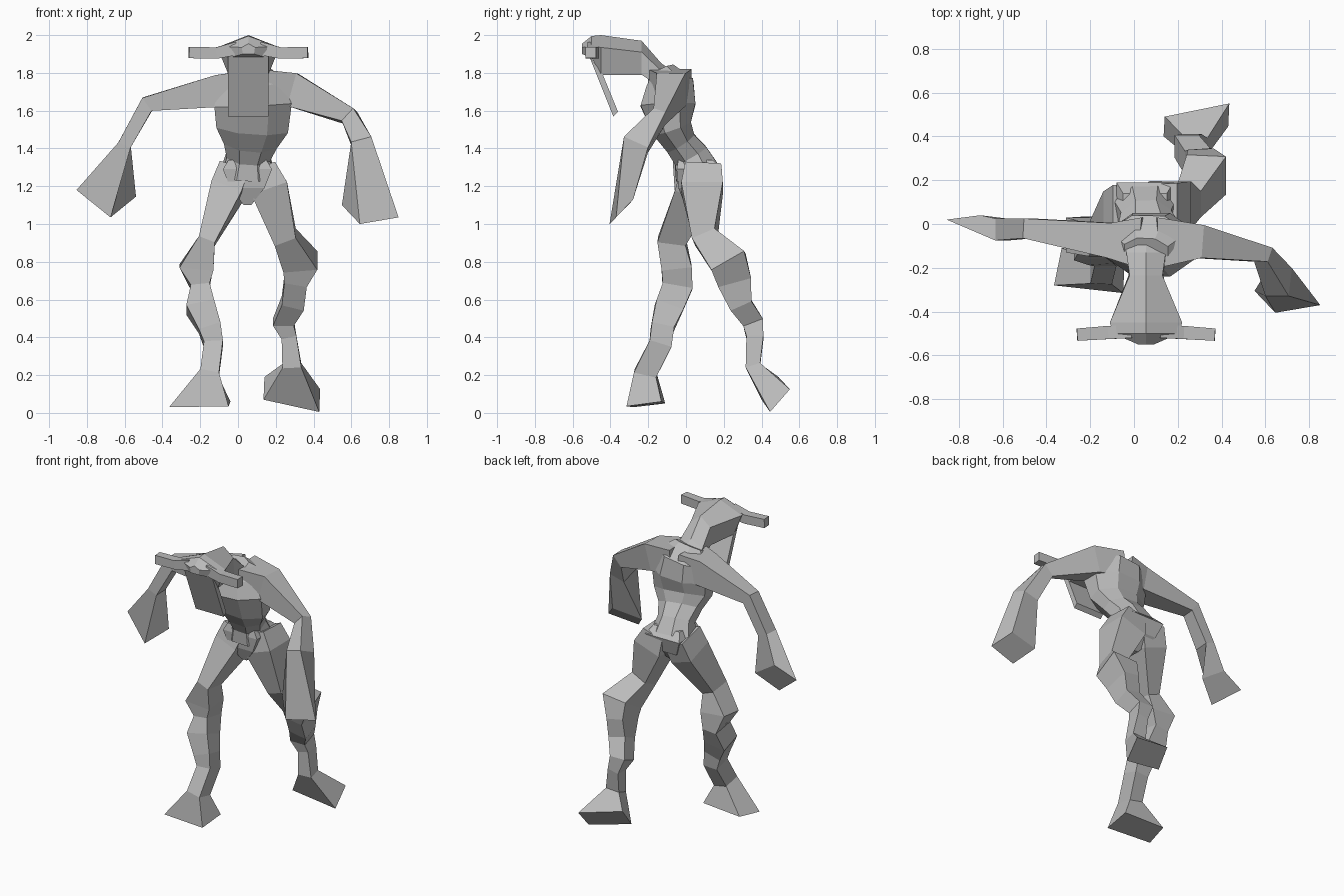
import bpy, bmesh, math
from mathutils import Vector

if "Cube" in bpy.data.objects:
    bpy.data.objects.remove(bpy.data.objects["Cube"], do_unlink=True)

clay = bpy.data.materials.new("plain_grey")
clay.use_nodes = True
GREY = (0.5, 0.5, 0.5, 1)
clay.diffuse_color = GREY
clay.node_tree.nodes["Principled BSDF"].inputs["Base Color"].default_value = GREY

X, Y = Vector((1, 0, 0)), Vector((0, 1, 0))
MID = 0.055  # centre line of the head


def centre(ring):
    return sum(ring, Vector()) / len(ring)


def aligned(ring, previous):
    """Reorder a ring so that its corners follow those of the previous ring."""
    n, c, p = len(ring), centre(ring), centre(previous)
    orders = [r[k:] + r[:k] for r in (ring, ring[::-1]) for k in range(n)]
    return min(orders, key=lambda r: sum(((a - c) - (b - p)).length_squared
                                         for a, b in zip(r, previous)))


def loft(name, rings):
    """Skin a closed, flat-shaded surface over rings of equal corner count."""
    bm = bmesh.new()
    last, last_verts = None, None
    for ring in rings:
        ring = aligned(ring, last) if last else ring
        verts = [bm.verts.new(p) for p in ring]
        n = len(verts)
        if last_verts:
            for i in range(n):
                j = (i + 1) % n
                bm.faces.new((last_verts[i], last_verts[j], verts[j], verts[i]))
        else:
            bm.faces.new(verts)
        last, last_verts = ring, verts
    bm.faces.new(last_verts)
    bmesh.ops.recalc_face_normals(bm, faces=bm.faces)
    mesh = bpy.data.meshes.new(name)
    bm.to_mesh(mesh)
    bm.free()
    mesh.materials.append(clay)
    obj = bpy.data.objects.new(name, mesh)
    bpy.context.collection.objects.link(obj)


def sections(stations, side, end=None, sides=4):
    """Rings square to a path; a station is a centre, then two half widths."""
    points = [Vector(s[:3]) for s in stations]
    path = points + ([centre(end)] if end else [])
    rings = []
    for i, (p, s) in enumerate(zip(points, stations)):
        tangent = Vector()
        for a, b in zip(path[max(i - 1, 0):i + 1], path[max(i - 1, 0) + 1:i + 2]):
            tangent += (b - a).normalized()
        tangent.normalize()
        u = (side - tangent * side.dot(tangent)).normalized()
        v = tangent.cross(u)
        grow = 1 / math.cos(math.pi / sides)
        angles = [math.tau * (k + 0.5) / sides for k in range(sides)]
        rings.append([p + u * s[3] * grow * math.cos(t) + v * s[4] * grow * math.sin(t)
                      for t in angles])
    return rings + ([end] if end else [])


def quad(*corners):
    return [Vector(c) for c in corners]


# Torso: pelvis, waist, ribcage, upper back leaning into the neck
loft("torso", sections([
    (.05, .06, 1.27, .14, .12),
    (.055, .025, 1.36, .115, .095),
    (.065, -.03, 1.43, .14, .085),
    (.075, -.075, 1.51, .19, .105),
    (.08, -.095, 1.63, .205, .145),
    (.065, -.085, 1.74, .18, .125),
    (.055, -.12, 1.815, .1, .06)], X, sides=8))


# Pelvis wedge: wide hips narrowing to the crotch
def hip_ring(z, y, half_width, half_depth):
    return quad(*[(.05 + a * half_width, y + b * half_depth, z)
                  for a, b in ((-1, -1), (1, -1), (1, 1), (-1, 1))])


loft("pelvis", [hip_ring(*s) for s in [
    (1.1, .035, .02, .04),
    (1.19, .06, .09, .1),
    (1.29, .07, .13, .12),
    (1.34, .05, .1, .09)]])

# Legs: hip, knee, shin, ankle, ending in a splayed foot
left_sole = quad((.435, .55, .125), (.43, .445, .005), (.135, .4, .07), (.14, .49, .19))
loft("left_leg", sections([
    (.125, .09, 1.3, .075, .095),
    (.165, .085, 1.19, .1, .11),
    (.25, .1, .93, .06, .065),
    (.33, .225, .8, .09, .1),
    (.305, .255, .7, .06, .09),
    (.29, .285, .58, .06, .06),
    (.24, .355, .48, .055, .055),
    (.27, .365, .4, .04, .045),
    (.285, .355, .25, .05, .04)], X, left_sole))

right_sole = quad((-.365, -.28, .03), (-.05, -.315, .035), (-.04, -.13, .06), (-.33, -.11, .05))
loft("right_leg", sections([
    (-.02, .075, 1.285, .08, .1),
    (-.06, .045, 1.17, .085, .1),
    (-.165, -.075, .91, .045, .075),
    (-.22, -.05, .77, .09, .08),
    (-.2, -.045, .67, .05, .08),
    (-.2, -.09, .56, .075, .075),
    (-.15, -.125, .45, .06, .06),
    (-.13, -.135, .365, .05, .06),
    (-.15, -.215, .21, .05, .06)], X, right_sole))

# Arms: shoulder, elbow, forearm, ending in a flared blunt hand
left_palm = quad((.55, -.305, 1.1), (.645, -.405, 1.0), (.85, -.37, 1.035), (.755, -.28, 1.13))
loft("left_arm", sections([
    (.1, -.085, 1.73, .115, .09),
    (.29, -.08, 1.71, .075, .09),
    (.59, -.14, 1.57, .035, .045),
    (.66, -.265, 1.42, .07, .055)], Y, left_palm))

right_palm = quad((-.855, .02, 1.18), (-.675, -.05, 1.035), (-.54, .02, 1.145), (-.7, .04, 1.25))
loft("right_arm", sections([
    (.04, -.085, 1.73, .115, .08),
    (-.1, -.075, 1.705, .08, .085),
    (-.48, -.02, 1.635, .045, .042),
    (-.6, -.025, 1.42, .05, .035)], Y, right_palm))


# Head: ridged sections running forward from the neck
def head_ring(y, top, brow, jaw, wide, narrow):
    return quad((MID, y, top), (MID + wide, y, brow), (MID + narrow, y, jaw),
                (MID - narrow, y, jaw), (MID - wide, y, brow))


loft("head", [head_ring(*s) for s in [
    (-.04, 1.79, 1.77, 1.66, .11, .1),
    (-.13, 1.85, 1.81, 1.72, .09, .08),
    (-.235, 1.97, 1.91, 1.79, .075, .08),
    (-.45, 2.0, 1.935, 1.79, .165, .105),
    (-.5, 1.995, 1.94, 1.88, .15, .1),
    (-.55, 1.955, 1.935, 1.9, .035, .03)]])


# Long face plate hanging below the front of the head
def plate_ring(x):
    return quad((x, -.515, 1.895), (x, -.44, 1.79), (x, -.36, 1.595), (x, -.385, 1.57))


loft("face_plate", [plate_ring(MID + s * .107) for s in (-1, 1)])

# Bar-shaped ears
for name, s in (("left_ear", 1), ("right_ear", -1)):
    loft(name, sections([
        (MID + s * .06, -.49, 1.93, .03, .035),
        (MID + s * .17, -.495, 1.905, .03, .03),
        (MID + s * .315, -.505, 1.908, .028, .03)], Y))
